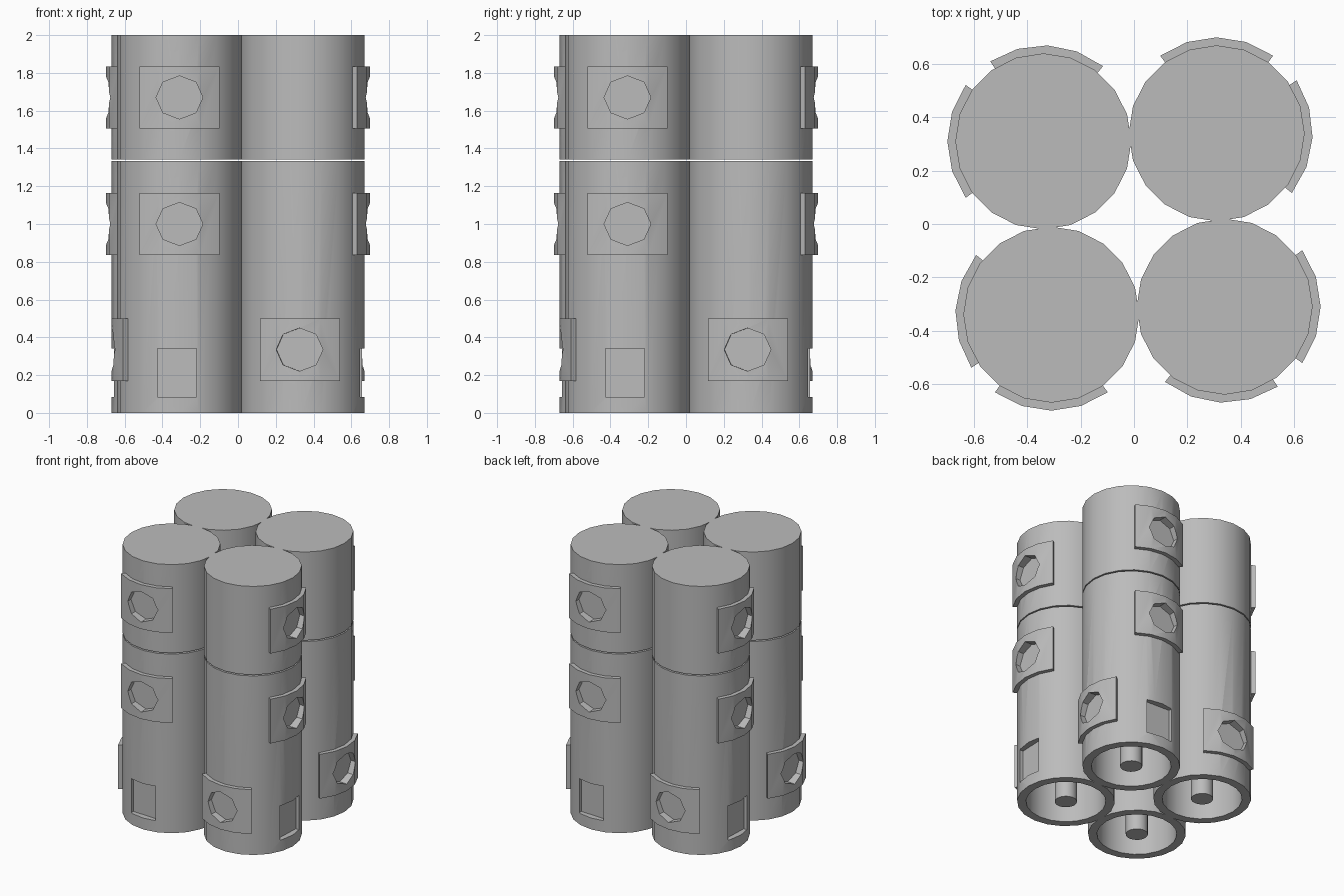
import bpy, bmesh, math
from mathutils import Matrix

if "Cube" in bpy.data.objects:
    bpy.data.objects.remove(bpy.data.objects["Cube"])

SIDES = 20
R = 0.33
CENTRE = (-0.31, -0.34)
FRONT = math.radians(-90)
TILT = math.radians(-2.4)       # lower details sit slightly turned
LOW = math.radians(-180) + TILT

grey = bpy.data.materials.new("plain grey")
grey.diffuse_color = (0.5, 0.5, 0.5, 1)
grey.use_nodes = True
grey.node_tree.nodes["Principled BSDF"].inputs["Base Color"].default_value = grey.diffuse_color


def finish(name, bm):
    bmesh.ops.remove_doubles(bm, verts=bm.verts, dist=1e-5)
    bmesh.ops.recalc_face_normals(bm, faces=bm.faces)
    me = bpy.data.meshes.new(name)
    bm.to_mesh(me)
    bm.free()
    me.materials.append(grey)
    ob = bpy.data.objects.new(name, me)
    bpy.context.collection.objects.link(ob)
    return ob


def lathe(name, profile):
    bm = bmesh.new()
    vs = [bm.verts.new((r, 0, z)) for r, z in profile]
    es = [bm.edges.new(p) for p in zip(vs, vs[1:])]
    bmesh.ops.spin(bm, geom=vs + es, axis=(0, 0, 1), cent=(0, 0, 0),
                   angle=math.tau, steps=SIDES)
    return finish(name, bm)


def curved_plate(name, direction, z):
    # four-segment block wrapped around the column
    bm = bmesh.new()
    rings = []
    for i in range(5):
        a = direction + math.radians(-36 + 18 * i)
        rings.append([bm.verts.new((r * math.cos(a), r * math.sin(a), z + h))
                      for r, h in ((0.325, -0.165), (0.36, -0.165), (0.36, 0.165), (0.325, 0.165))])
    for p, q in zip(rings, rings[1:]):
        for k in range(4):
            bm.faces.new((p[k], p[(k + 1) % 4], q[(k + 1) % 4], q[k]))
    bm.faces.new(rings[0])
    bm.faces.new(rings[-1])
    return finish(name, bm)


def cutter(name, direction, z, floor, sides, radius, sy=1.0, sz=1.0, turn=0.0):
    # prism pointing outward, starting at the pocket floor
    bm = bmesh.new()
    bmesh.ops.create_cone(bm, cap_ends=True, segments=sides, radius1=radius, radius2=radius,
                          depth=0.2, matrix=Matrix.Rotation(turn, 4, 'Z'))
    bm.transform(Matrix.Rotation(direction, 4, 'Z') @ Matrix.Translation((floor + 0.1, 0, z))
                 @ Matrix.Diagonal((1, sy, sz, 1)) @ Matrix.Rotation(math.pi / 2, 4, 'Y'))
    ob = finish(name, bm)
    ob.hide_render = True
    return ob


def cut(ob, tools):
    bpy.context.view_layer.objects.active = ob
    for t in tools:
        m = ob.modifiers.new("pocket", 'BOOLEAN')
        m.operation, m.solver, m.object = 'DIFFERENCE', 'EXACT', t
        bpy.ops.object.modifier_apply(modifier=m.name)


# one column: lower tube with open base and core rod, and separate top block
tube = lathe("lower_tube", [(0, 0), (0.075, 0), (0.075, 0.6), (0.27, 0.6), (0.27, 0),
                            (R, 0), (R, 1.333), (0, 1.333)])
block = lathe("top_block", [(0, 1.342), (R, 1.342), (R, 2), (0, 2)])

# raised plates with octagonal pockets
parts = [tube, block]
cutters = []
for name, d, z, body in (("upper_plate", FRONT, 1.67, block), ("middle_plate", FRONT, 1.0, tube),
                         ("low_plate", LOW, 0.335, tube)):
    plate = curved_plate(name, d, z)
    c = cutter(name + "_cutter", d, z, 0.30, 8, 0.12, 1.03, 0.95)
    cut(plate, [c])
    cut(body, [c])
    parts.append(plate)
    cutters.append(c)

# rectangular pocket near the base
c = cutter("square_cutter", FRONT + TILT, 0.2125, 0.285, 4, math.sqrt(2), 0.104, 0.128, math.pi / 4)
cut(tube, [c])
cutters.append(c)
for c in cutters:
    bpy.data.objects.remove(c)

# smooth round walls, crisp edges
bpy.ops.object.select_all(action='DESELECT')
for ob in parts:
    ob.select_set(True)
bpy.ops.object.shade_smooth_by_angle(angle=math.radians(30))

# four columns, each a quarter turn on
place = Matrix.Translation((*CENTRE, 0))
for k in range(4):
    m = Matrix.Rotation(k * math.pi / 2, 4, 'Z') @ place
    for ob in parts:
        o = ob
        if k:
            o = ob.copy()
            o.name = f"{ob.name}_{k + 1}"
            bpy.context.collection.objects.link(o)
        o.matrix_world = m
